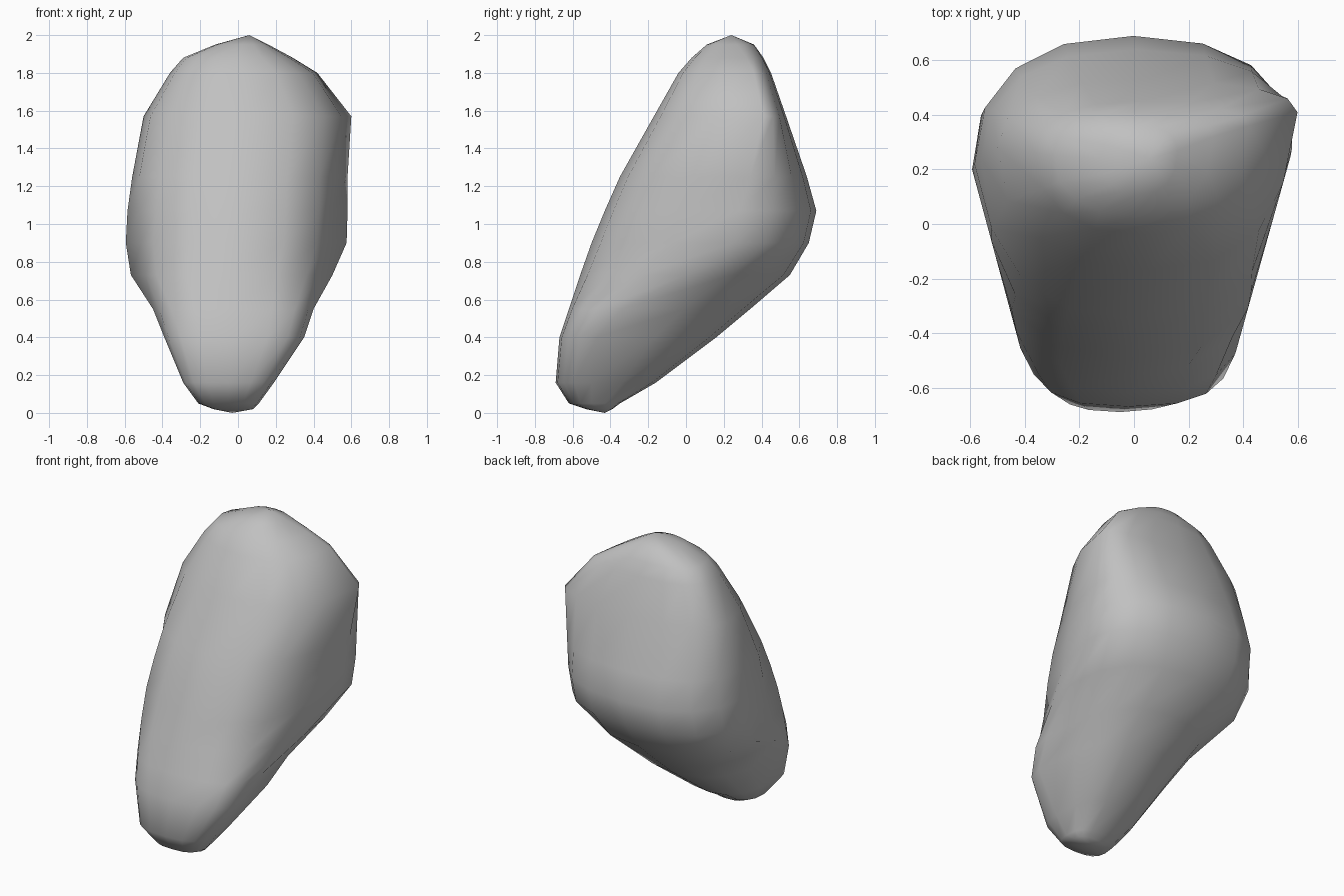
import bpy, bmesh, math

cube = bpy.data.objects.get("Cube")
if cube:
    bpy.data.objects.remove(cube, do_unlink=True)

# Level outlines: height, left edge, right edge, front, back, widest y at each edge
OUTLINES = [
    (0.02, -0.13, 0.08, -0.53, -0.39, -0.46, -0.46),
    (0.05, -0.21, 0.11, -0.62, -0.35, -0.52, -0.50),
    (0.16, -0.29, 0.19, -0.69, -0.16, -0.58, -0.50),
    (0.40, -0.39, 0.35, -0.67, 0.16, -0.44, -0.47),
    (0.55, -0.45, 0.40, -0.62, 0.34, -0.30, -0.34),
    (0.73, -0.57, 0.50, -0.56, 0.55, 0.10, 0.00),
    (0.90, -0.60, 0.575, -0.50, 0.65, 0.20, 0.25),
    (1.07, -0.585, 0.58, -0.43, 0.69, 0.22, 0.28),
    (1.25, -0.56, 0.58, -0.35, 0.64, 0.24, 0.34),
    (1.57, -0.50, 0.60, -0.17, 0.53, 0.28, 0.41),
    (1.80, -0.36, 0.42, -0.04, 0.45, 0.26, 0.36),
    (1.88, -0.29, 0.29, 0.03, 0.41, 0.25, 0.32),
    (1.95, -0.12, 0.16, 0.11, 0.36, 0.24, 0.27),
]
SIDES = 16


def soft(v, power):
    return math.copysign(abs(v) ** power, v)


def outline(bm, z, x0, x1, y0, y1, wl, wr):
    """One rounded, slightly squared ring, trimmed by two slanting flanks."""
    ring = []
    power = 0.76 if z < 0.6 else 0.86
    for i in range(SIDES):
        a = math.tau * i / SIDES
        c, s = soft(math.cos(a), power), soft(math.sin(a), power)
        x = (x0 + x1) / 2 + c * (x1 - x0) / 2
        wide = (wl + wr) / 2 + c * (wr - wl) / 2
        y = wide + s * ((y1 - wide) if s > 0 else (wide - y0))
        x = max(-0.54 + -0.27 * y, min(x, 0.505 + 0.28 * y))
        ring.append(bm.verts.new((x, y, z)))
    return ring


# Stone body: rings bridged, closed by a point at each end
bm = bmesh.new()
rings = [outline(bm, *o) for o in OUTLINES]
bottom = bm.verts.new((-0.03, -0.43, 0))
top = bm.verts.new((0.06, 0.24, 2))
for i in range(SIDES):
    j = (i + 1) % SIDES
    for a, b in zip(rings, rings[1:]):
        bm.faces.new((a[i], a[j], b[j], b[i]))
    bm.faces.new((bottom, rings[0][j], rings[0][i]))
    bm.faces.new((top, rings[-1][i], rings[-1][j]))
bmesh.ops.recalc_face_normals(bm, faces=bm.faces)
for f in bm.faces:
    f.smooth = True
mesh = bpy.data.meshes.new("stone")
bm.to_mesh(mesh)
bm.free()

# Plain grey colour
grey = bpy.data.materials.new("stone grey")
grey.use_nodes = True
colour = (0.53, 0.53, 0.53, 1)
grey.diffuse_color = colour
grey.node_tree.nodes["Principled BSDF"].inputs["Base Color"].default_value = colour
mesh.materials.append(grey)

stone = bpy.data.objects.new("stone", mesh)
bpy.context.collection.objects.link(stone)
